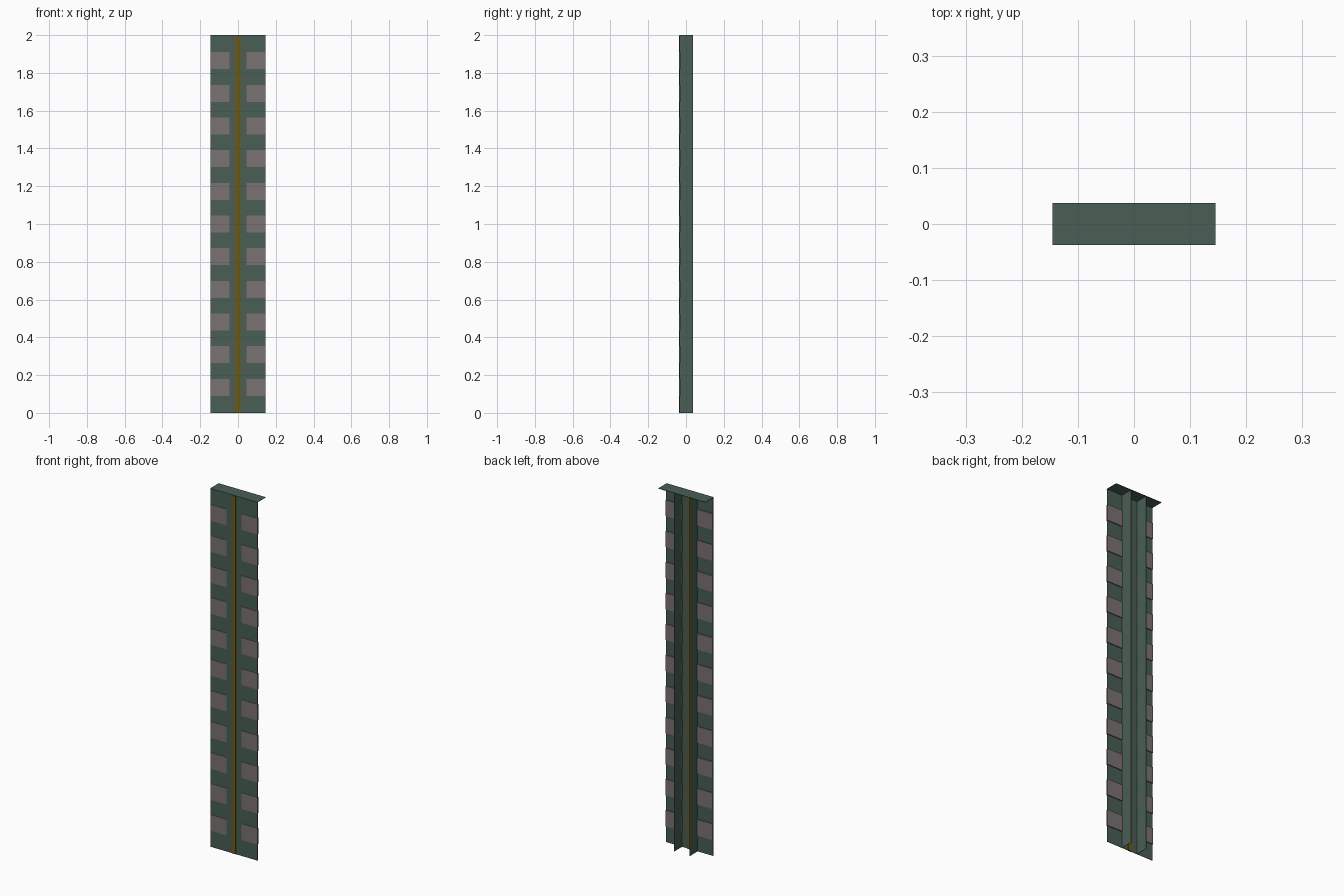
import bpy

if "Cube" in bpy.data.objects:
    bpy.data.objects.remove(bpy.data.objects["Cube"])

def material(name, rgb):
    m = bpy.data.materials.new(name)
    m.diffuse_color = (*rgb, 1)
    m.use_nodes = True
    m.node_tree.nodes["Principled BSDF"].inputs["Base Color"].default_value = m.diffuse_color
    return m

GREEN = material("dark_green", (0.065, 0.114, 0.089))
GREY = material("warm_grey", (0.195, 0.17, 0.168))
YELLOW = material("dark_yellow", (0.16, 0.10, 0.005))

def box(name, x0, x1, y0, y1, z0, z1, mat):
    v = [(x, y, z) for x in (x0, x1) for y in (y0, y1) for z in (z0, z1)]
    f = [(0, 1, 3, 2), (4, 6, 7, 5), (0, 4, 5, 1),
         (2, 3, 7, 6), (0, 2, 6, 4), (1, 5, 7, 3)]
    me = bpy.data.meshes.new(name)
    me.from_pydata(v, [], f)
    me.materials.append(mat)
    ob = bpy.data.objects.new(name, me)
    bpy.context.collection.objects.link(ob)
    return ob

W, D, T = 0.145, 0.037, 0.002

# thin front sheet and top cap
box("front_panel", -W, W, -D + 0.002, -D + 0.004, 0, 2 - T, GREEN)
box("top_cap", -W, W, -D, D, 2 - T, 2, GREEN)

# two stiffening fins running down the back
for s, side in ((-1, "left"), (1, "right")):
    xc = s * 0.048
    box(f"back_fin_{side}", xc - T / 2, xc + T / 2, -D + 0.003, D, 0, 2 - T, GREEN)

# central strip, visible from both faces
box("centre_strip", -0.012, 0.012, -D, -D + 0.008, 0, 1.995, YELLOW)

# two columns of pads passing through the sheet
for s, side in ((-1, "left"), (1, "right")):
    for i in range(11):
        z = 0.135 + 0.173 * i
        xs = sorted((s * 0.046, s * W))
        box(f"pad_{side}_{i + 1}", *xs, -D, -D + 0.009, z - 0.045, z + 0.045, GREY)
